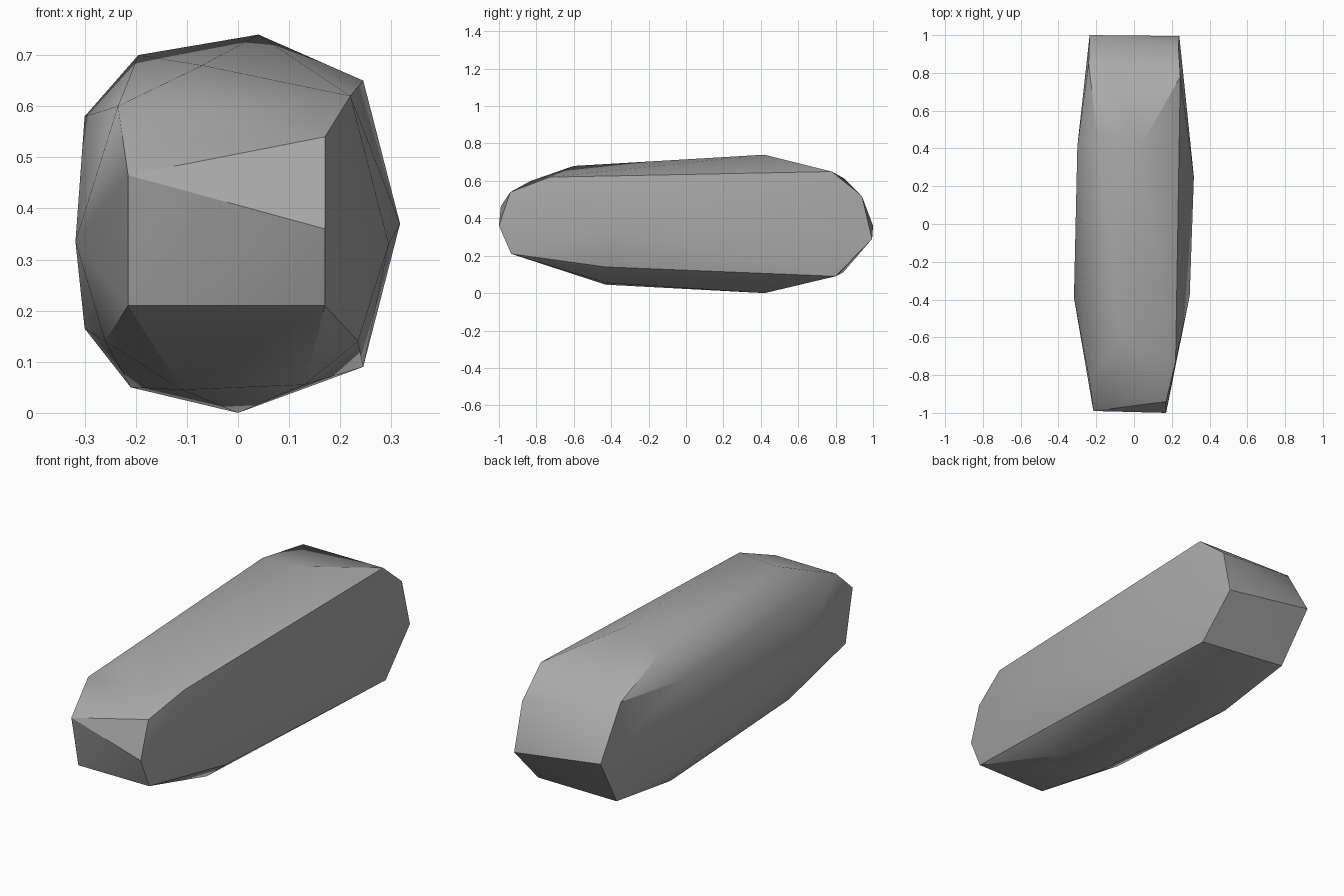
import bpy
import bmesh
import math

# Remove the default cube only
cube = bpy.data.objects.get("Cube")
if cube:
    bpy.data.objects.remove(cube, do_unlink=True)

# One plain grey stone material
stone = bpy.data.materials.new("grey stone")
stone.use_nodes = True
grey = (0.4, 0.4, 0.4, 1)
stone.diffuse_color = grey
shader = stone.node_tree.nodes["Principled BSDF"]
shader.inputs["Base Color"].default_value = grey
shader.inputs["Roughness"].default_value = 0.8

# Chipped corners of the stone, in hundredths of a unit, grouped by region
corners = {
    "front_end": [(17, -94, 54), (17, -100, 36), (17, -93.5, 21),
                  (-21.5, -99, 46.5), (-21.5, -93.5, 21)],
    "back_end": [(23.5, 94, 52), (24, 99.5, 29), (-23.5, 100, 36),
                 (-24, 85, 61), (-21, 84, 11)],
    "crown": [(4, 42, 74), (-19.5, 47, 70), (-7, -60, 68), (-23.5, -83, 60),
              (22, -73, 62), (24.5, 78, 65)],
    "underside": [(0, 42, 0), (-21, 42, 5), (-11, -43, 4.5), (13, -43, 5.5),
                  (23.5, -43, 14), (24.5, 80, 9), (-26, -43, 14)],
    "flanks": [(31.7, 25, 37), (29.5, -38, 33), (-30, 41, 58),
               (-31.8, -39, 33.5), (-30, 40, 16.5)],
}

# Wrap the corners in a faceted convex shell
bm = bmesh.new()
for region in corners.values():
    for x, y, z in region:
        bm.verts.new((x / 100, y / 100, z / 100))
bmesh.ops.convex_hull(bm, input=bm.verts[:])
loose = [v for v in bm.verts if not v.link_faces]
bmesh.ops.delete(bm, geom=loose, context="VERTS")
bmesh.ops.recalc_face_normals(bm, faces=bm.faces[:])

mesh = bpy.data.meshes.new("stone_body")
bm.to_mesh(mesh)
bm.free()
mesh.materials.append(stone)
body = bpy.data.objects.new("stone_body", mesh)
bpy.context.collection.objects.link(body)

# Soft shading across shallow facets, crisp chipped edges elsewhere
bpy.ops.object.select_all(action="DESELECT")
body.select_set(True)
bpy.context.view_layer.objects.active = body
bpy.ops.object.shade_smooth_by_angle(angle=math.radians(30))
